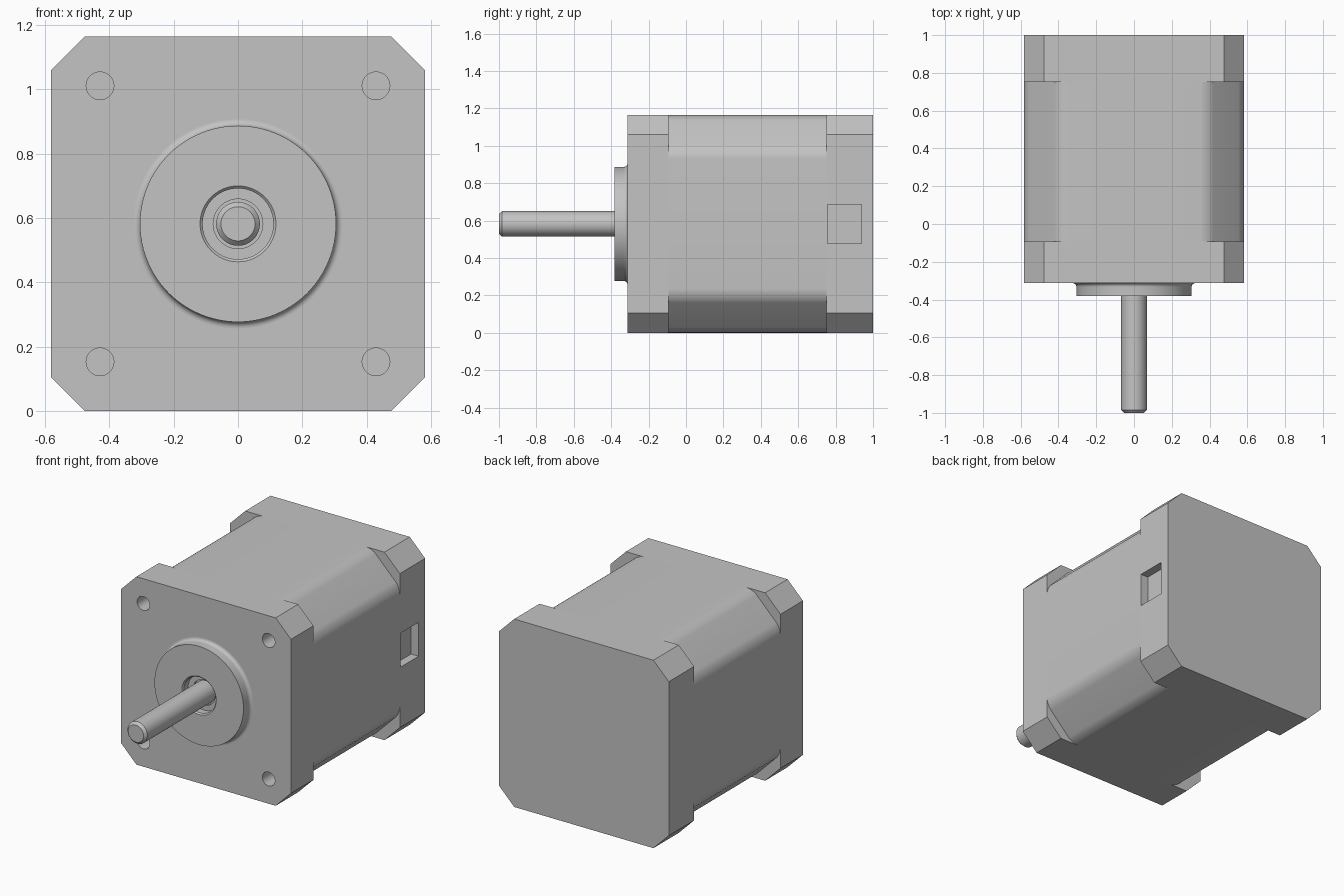
import bpy, bmesh
from math import pi, sin, cos
from mathutils import Vector

HALF = 0.582          # half width of the square body, also the shaft height
AXIS = Vector((0, 0, HALF))

if "Cube" in bpy.data.objects:
    bpy.data.objects.remove(bpy.data.objects["Cube"], do_unlink=True)

grey = bpy.data.materials.new("light_grey_metal")
grey.use_nodes = True
colour = (0.55, 0.55, 0.55, 1)
grey.diffuse_color = colour
grey.node_tree.nodes["Principled BSDF"].inputs["Base Color"].default_value = colour


def finish(name, bm):
    """Turn a bmesh into a named object with smooth shading by angle."""
    bmesh.ops.recalc_face_normals(bm, faces=bm.faces)
    mesh = bpy.data.meshes.new(name)
    bm.to_mesh(mesh)
    bm.free()
    mesh.materials.append(grey)
    obj = bpy.data.objects.new(name, mesh)
    bpy.context.collection.objects.link(obj)
    return obj


def smooth(obj):
    bpy.ops.object.select_all(action='DESELECT')
    obj.select_set(True)
    bpy.context.view_layer.objects.active = obj
    bpy.ops.object.shade_smooth_by_angle(angle=pi / 6)


def block(name, y0, y1, chamfer, fillet=0):
    """Square block with chamfered long edges, optionally filleted."""
    a, b = HALF, HALF - chamfer
    outline = [(b, a), (a, b), (a, -b), (b, -a), (-b, -a), (-a, -b), (-a, b), (-b, a)]
    bm = bmesh.new()
    face = bm.faces.new([bm.verts.new((x, y0, z + HALF)) for x, z in outline])
    ext = bmesh.ops.extrude_face_region(bm, geom=[face])["geom"]
    bmesh.ops.translate(bm, vec=(0, y1 - y0, 0),
                        verts=[g for g in ext if isinstance(g, bmesh.types.BMVert)])
    if fillet:
        long_edges = [e for e in bm.edges if abs(e.verts[0].co.y - e.verts[1].co.y) > 0.1]
        bmesh.ops.bevel(bm, geom=long_edges, offset=fillet, segments=8,
                        profile=0.5, affect='EDGES')
    return finish(name, bm)


def lathe(name, profile, steps=96, centre=AXIS):
    """Revolve (radius, y) points around a line parallel to y."""
    bm = bmesh.new()
    verts = [bm.verts.new(centre + Vector((r, y, 0))) for r, y in profile]
    edges = [bm.edges.new(pair) for pair in zip(verts, verts[1:])]
    bmesh.ops.spin(bm, geom=verts + edges, cent=centre, axis=(0, 1, 0),
                   angle=2 * pi, steps=steps)
    bmesh.ops.remove_doubles(bm, verts=bm.verts, dist=1e-5)
    return finish(name, bm)


def cut(target, cutter):
    """Subtract the cutter and discard it."""
    cutter.hide_render = True
    mod = target.modifiers.new("cut", 'BOOLEAN')
    mod.operation, mod.solver, mod.object = 'DIFFERENCE', 'EXACT', cutter
    bpy.context.view_layer.objects.active = target
    bpy.ops.object.modifier_apply(modifier=mod.name)
    bpy.data.objects.remove(cutter, do_unlink=True)


# Body: two chamfered end caps and a deeper chamfered, filleted core
FRONT, CORE_A, CORE_B, BACK = -0.313, -0.093, 0.752, 1.0
front_cap = block("front_cap", FRONT, CORE_A, 0.105)
core = block("stator_core", CORE_A, CORE_B, 0.191, 0.0414)
rear_cap = block("rear_cap", CORE_B, BACK, 0.105)

# Four blind mounting holes in the front cap
for sx in (-1, 1):
    for sz in (-1, 1):
        centre = AXIS + Vector((sx, 0, sz)) * 0.429
        y0, y1 = FRONT - 0.05, FRONT + 0.12
        cut(front_cap, lathe("hole_cutter", [(0, y0), (0.043, y0), (0.043, y1), (0, y1)],
                             40, centre))

# Connector socket in the left side of the rear cap
bm = bmesh.new()
bmesh.ops.create_cube(bm, size=1)
bmesh.ops.scale(bm, vec=(0.104, 0.18, 0.21), verts=bm.verts)
bmesh.ops.translate(bm, vec=(HALF, 0.847, HALF), verts=bm.verts)
cut(rear_cap, finish("socket_cutter", bm))

# Pilot boss: filleted foot, flat face and stepped bearing recess
R, F = 0.305, 0.02
FACE = -0.382
foot = [(R + F - F * sin(t * pi / 16), FRONT - F + F * cos(t * pi / 16)) for t in range(9)]
pilot = lathe("pilot_boss", foot + [
    (R, FACE), (0.118, FACE), (0.11, FACE + 0.008), (0.11, FACE + 0.05),
    (0.077, FACE + 0.05), (0.077, FACE + 0.064), (0, FACE + 0.064)])

# Shaft with a chamfered tip
shaft = lathe("shaft", [(0, -1), (0.053, -1), (0.068, -0.984),
                        (0.068, FACE + 0.066), (0, FACE + 0.066)], 64)

for part in (front_cap, core, rear_cap, pilot, shaft):
    smooth(part)
